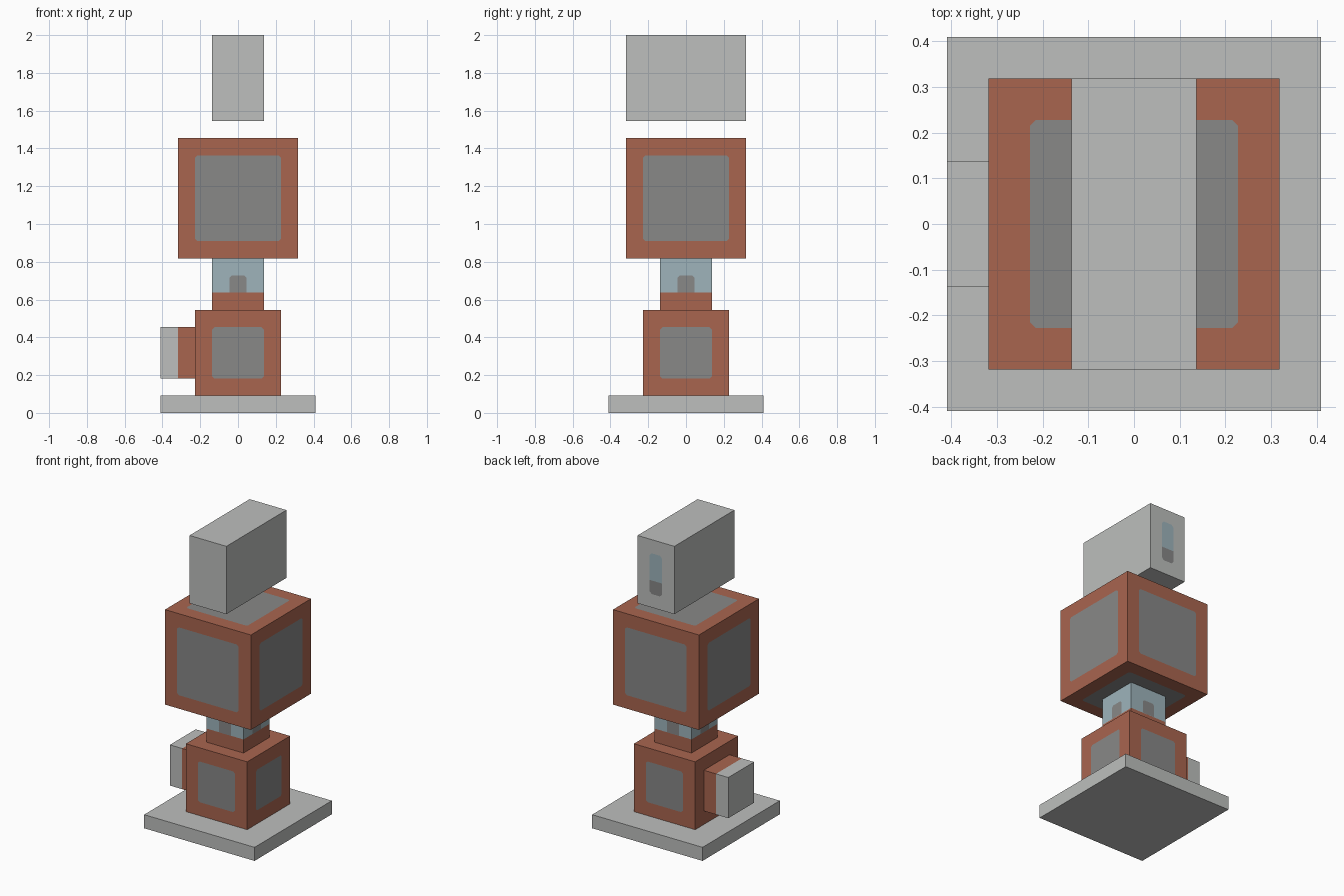
import bpy, bmesh
from mathutils import Vector

U = 1 / 22      # modelling grid unit
LIFT = 0.0015   # how far painted plates sit off their surface

cube = bpy.data.objects.get("Cube")
if cube:
    bpy.data.objects.remove(cube, do_unlink=True)


def material(name, rgb):
    m = bpy.data.materials.new(name)
    m.use_nodes = True
    m.diffuse_color = (*rgb, 1)
    m.node_tree.nodes["Principled BSDF"].inputs["Base Color"].default_value = (*rgb, 1)
    return m


COPPER = material("copper red", (0.397, 0.130, 0.078))
STONE = material("light grey", (0.508, 0.518, 0.508))
PANEL = material("panel grey", (0.246, 0.246, 0.244))
GLASS = material("pale blue", (0.342, 0.456, 0.497))


def make_object(name, bm, mat):
    mesh = bpy.data.meshes.new(name)
    bm.to_mesh(mesh)
    bm.free()
    mesh.materials.append(mat)
    obj = bpy.data.objects.new(name, mesh)
    bpy.context.collection.objects.link(obj)
    return obj


def box(name, low, high, mat):
    """Block between two corners given in grid units."""
    low, high = Vector(low) * U, Vector(high) * U
    bm = bmesh.new()
    bmesh.ops.create_cube(bm, size=1)
    for v in bm.verts:
        v.co = (low + high) / 2 + v.co * (high - low)
    return make_object(name, bm, mat)


def plate(name, center, normal, half_w, half_h, mat, top_cut=0.012, low_cut=0.012):
    """Flat painted patch with clipped corners, facing along normal."""
    n = Vector(normal)
    up = Vector((0, 1, 0)) if abs(n.z) > 0.5 else Vector((0, 0, 1))
    side = up.cross(n)
    w, h = half_w * U, half_h * U
    t, b = top_cut, low_cut
    outline = [(-w + b, -h), (w - b, -h), (w, -h + b), (w, h - t),
               (w - t, h), (-w + t, h), (-w, h - t), (-w, -h + b)]
    bm = bmesh.new()
    origin = Vector(center) * U + n * LIFT
    bm.faces.new([bm.verts.new(origin + side * x + up * y) for x, y in outline])
    bmesh.ops.remove_doubles(bm, verts=bm.verts, dist=1e-5)
    return make_object(name, bm, mat)


SIDES = {"front": (0, -1, 0), "back": (0, 1, 0), "left": (1, 0, 0), "right": (-1, 0, 0)}
CAPS = {"top": (0, 0, 1), "bottom": (0, 0, -1)}

# Stacked blocks
box("base_slab", (-9, -9, 0), (9, 9, 2), STONE)
box("lower_body", (-5, -5, 2), (5, 5, 12), COPPER)
box("neck_collar", (-3, -3, 12), (3, 3, 14), COPPER)
box("neck_glass", (-3, -3, 14), (3, 3, 18), GLASS)
box("upper_body", (-7, -7, 18), (7, 7, 32), COPPER)
box("floating_top_block", (-3, -7, 34), (3, 7, 44), STONE)

# Side connector on the right
box("side_connector", (-7, -3, 4), (-5, 3, 10), COPPER)
box("side_connector_cap", (-9, -3, 4), (-7, 3, 10), STONE)

# Grey panels on the bodies
for where, n in {**SIDES, **CAPS}.items():
    d = Vector(n)
    plate("upper_panel_" + where, Vector((0, 0, 25)) + d * 7, n, 5, 5, PANEL)
for where, n in SIDES.items():
    d = Vector(n)
    if where != "right":
        plate("lower_panel_" + where, Vector((0, 0, 7)) + d * 5, n, 3, 3, PANEL)
    plate("neck_patch_" + where, Vector((0, 0, 15)) + d * 3, n, 1, 1, PANEL, 0.012, 0)

# Gauge on the back of the top block
plate("gauge_glass", (0, 7, 40), (0, 1, 0), 1, 2, GLASS, 0.015, 0)
plate("gauge_level", (0, 7, 37), (0, 1, 0), 1, 1, PANEL, 0, 0.015)
